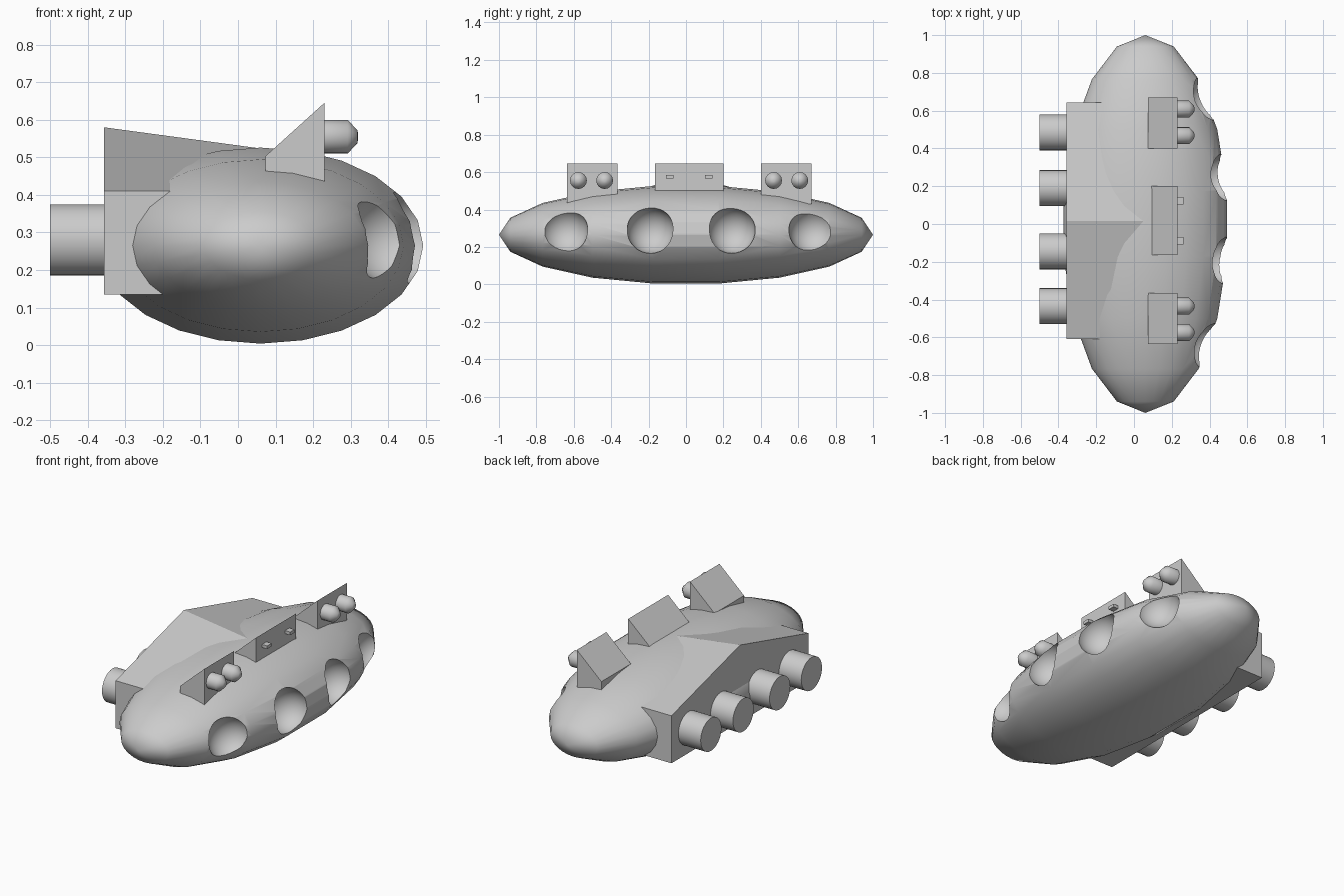
import bpy, bmesh, math
from mathutils import Matrix

if "Cube" in bpy.data.objects:
    bpy.data.objects.remove(bpy.data.objects["Cube"])


def make(name, bm, smooth=None):
    bmesh.ops.recalc_face_normals(bm, faces=bm.faces)
    me = bpy.data.meshes.new(name)
    bm.to_mesh(me)
    bm.free()
    ob = bpy.data.objects.new(name, me)
    bpy.context.collection.objects.link(ob)
    if smooth:
        smooth_by_angle(ob, smooth)
    return ob


def activate(ob):
    bpy.ops.object.select_all(action='DESELECT')
    ob.select_set(True)
    bpy.context.view_layer.objects.active = ob


def smooth_by_angle(ob, degrees):
    activate(ob)
    bpy.ops.object.shade_smooth_by_angle(angle=math.radians(degrees))


def ellipsoid(name, centre, radii, segments, rings):
    # poles lie along y
    bm = bmesh.new()
    bmesh.ops.create_uvsphere(bm, u_segments=segments, v_segments=rings, radius=1)
    m = (Matrix.Translation(centre) @ Matrix.Diagonal((*radii, 1))
         @ Matrix.Rotation(math.radians(90), 4, 'X'))
    bmesh.ops.transform(bm, matrix=m, verts=bm.verts)
    return make(name, bm)


def lathe_x(name, profile, y, z, segments, smooth=40):
    # solid of revolution about an x axis, profile = (x, radius)
    bm = bmesh.new()
    rings = [[bm.verts.new((x, y + r * math.cos(2 * math.pi * i / segments),
                            z + r * math.sin(2 * math.pi * i / segments)))
              for i in range(segments)] for x, r in profile]
    for a, b in zip(rings, rings[1:]):
        for i in range(segments):
            j = (i + 1) % segments
            bm.faces.new((a[i], a[j], b[j], b[i]))
    bm.faces.new(rings[0])
    bm.faces.new(rings[-1])
    return make(name, bm, smooth)


def loft_y(name, sections):
    # sections = (y, [(x, z), ...]) joined along y
    bm = bmesh.new()
    loops = [[bm.verts.new((x, y, z)) for x, z in pts] for y, pts in sections]
    for a, b in zip(loops, loops[1:]):
        for i in range(len(a)):
            j = (i + 1) % len(a)
            bm.faces.new((a[i], a[j], b[j], b[i]))
    bm.faces.new(loops[0])
    bm.faces.new(loops[-1])
    return make(name, bm)


# Hull with four scooped recesses
hull = ellipsoid("hull", (0.06, 0, 0.265), (0.44, 1.0, 0.265), 24, 9)
for x, y in ((0.41, -0.65), (0.455, -0.19), (0.455, 0.245), (0.41, 0.675)):
    cutter = ellipsoid("recess_cutter", (x, y, 0.29), (0.125, 0.125, 0.125), 32, 16)
    cutter.hide_render = True
    mod = hull.modifiers.new("recess", 'BOOLEAN')
    mod.operation = 'DIFFERENCE'
    mod.solver = 'EXACT'
    mod.object = cutter
    activate(hull)
    bpy.ops.object.modifier_apply(modifier=mod.name)
    bpy.data.objects.remove(cutter)
smooth_by_angle(hull, 40)

# Rear engine housing with a ridged roof
end = [(-0.357, 0.135), (0.05, 0.135), (0.05, 0.41), (-0.357, 0.41)]
ridge = [(-0.357, 0.135), (0.05, 0.135), (0.05, 0.525), (-0.357, 0.58)]
loft_y("engine_housing", [(-0.61, end), (0.015, ridge), (0.643, end)])

# Engines
for y in (-0.435, -0.145, 0.19, 0.485):
    lathe_x("engine", [(-0.5, 0.095), (-0.34, 0.095)], y, 0.28, 32)

# Wedge-shaped roof pods
wedge = [(0.073, 0.43), (0.23, 0.43), (0.23, 0.645), (0.073, 0.503)]
for name, y0, y1 in (("lamp_pod_front", -0.635, -0.365),
                     ("sensor_pod", -0.165, 0.2),
                     ("lamp_pod_back", 0.4, 0.67)):
    loft_y(name, [(y0, wedge), (y1, wedge)])

# Round lamps
for y in (-0.575, -0.435, 0.468, 0.608):
    lathe_x("lamp", [(0.22, 0.045), (0.292, 0.045), (0.318, 0.017), (0.32, 0.005)],
            y, 0.555, 16, 60)

# Small sensors
for y in (-0.088, 0.122):
    sq = [(0.22, 0.567), (0.263, 0.567), (0.263, 0.585), (0.22, 0.585)]
    loft_y("sensor", [(y - 0.02, sq), (y + 0.02, sq)])
